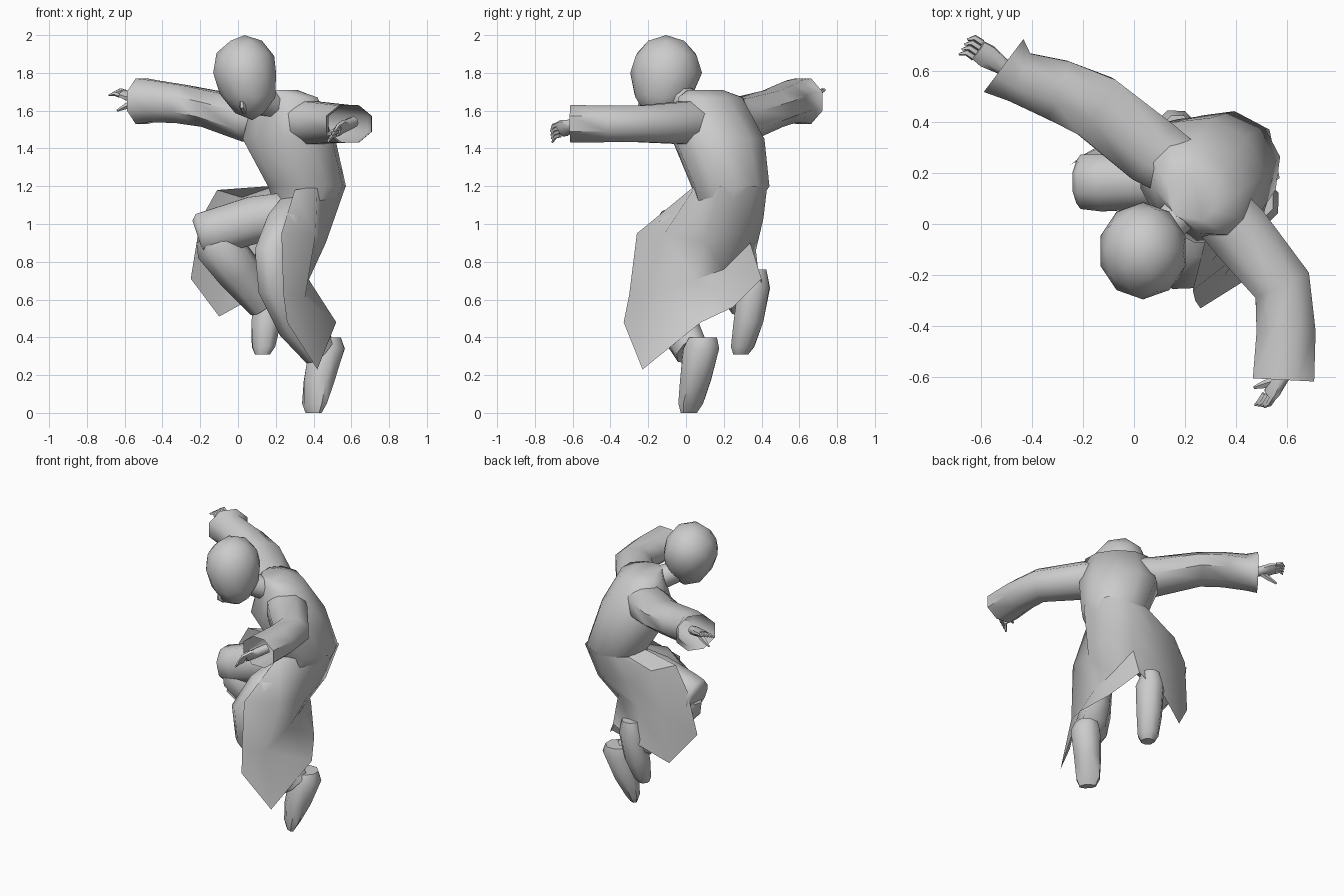
import bpy, bmesh, math
from mathutils import Vector as V

cube = bpy.data.objects.get("Cube")
if cube:
    bpy.data.objects.remove(cube)

grey = bpy.data.materials.new("plain grey")
grey.use_nodes = True
shade = (0.6, 0.6, 0.6, 1)
grey.diffuse_color = shade
grey.node_tree.nodes["Principled BSDF"].inputs["Base Color"].default_value = shade
UP = V((0, 0, 1))
LEFT = V((1, -1, 0)).normalized()    # the body is turned toward its right


def finish(name, bm, angle=50):
    bmesh.ops.recalc_face_normals(bm, faces=bm.faces)
    mesh = bpy.data.meshes.new(name)
    bm.to_mesh(mesh)
    bm.free()
    mesh.materials.append(grey)
    obj = bpy.data.objects.new(name, mesh)
    bpy.context.collection.objects.link(obj)
    bpy.ops.object.select_all(action="DESELECT")
    obj.select_set(True)
    bpy.context.view_layer.objects.active = obj
    bpy.ops.object.shade_smooth_by_angle(angle=math.radians(angle))
    return obj


def bridge(bm, rows, closed):
    for a, b in zip(rows, rows[1:]):
        n = len(a)
        for i in range(n if closed else n - 1):
            j = (i + 1) % n
            bm.faces.new((a[i], a[j], b[j], b[i]))


def tube(name, rings, side=UP, sides=8, caps=(True, True), level=False):
    """Rings are (centre, half width along side, half width across it)."""
    bm = bmesh.new()
    pts = [V(r[0]) for r in rings]
    rows = []
    for k, (_, wide, deep) in enumerate(rings):
        along = pts[min(k + 1, len(pts) - 1)] - pts[max(k - 1, 0)]
        along = UP if level else along.normalized()
        u = (side - along * side.dot(along)).normalized()
        v = along.cross(u)
        turns = [math.tau * (i + 0.5) / sides for i in range(sides)]
        rows.append([bm.verts.new(pts[k] + u * wide * math.cos(t) + v * deep * math.sin(t))
                     for t in turns])
    bridge(bm, rows, True)
    for row, cap in zip((rows[0], rows[-1]), caps):
        if cap:
            bm.faces.new(row)
    return finish(name, bm)


# Torso, leaning over the hips and tucked into the skirt
tube("torso", [((.22, .10, 1.71), .10, .09), ((.25, .13, 1.67), .21, .14),
               ((.27, .17, 1.45), .26, .24), ((.365, .235, 1.2), .215, .205),
               ((.35, .21, 1.06), .14, .15)], LEFT, 10, level=True)
tube("neck", [((.22, .08, 1.61), .08, .08), ((.08, -.06, 1.68), .07, .07)], LEFT)

# Head, narrowing to the chin
bm = bmesh.new()
bmesh.ops.create_icosphere(bm, subdivisions=2, radius=1)
for vert in bm.verts:
    p = vert.co
    low = max(0, -p.z)
    thin = 1 - 0.1 * low
    vert.co = V((.035 + p.x * .175 * thin + .04 * low, -.105 + p.y * .19 * thin - .03 * low,
                 1.8 + p.z * (.25 if p.z < 0 else .2)))
finish("head", bm)
tube("nose", [((.02, -.235, 1.67), .01, .01), ((.025, -.243, 1.62), .016, .018),
              ((.035, -.21, 1.59), .012, .012)], LEFT, 6)

# Sleeves, open at the cuff
tube("right_sleeve", [((.17, .22, 1.55), .125, .13), ((.07, .285, 1.55), .125, .145),
                      ((-.15, .46, 1.61), .105, .14), ((-.30, .525, 1.635), .11, .13),
                      ((-.45, .575, 1.65), .12, .11), ((-.51, .62, 1.65), .13, .14)],
     caps=(True, False))
tube("left_sleeve", [((.33, .06, 1.54), .125, .13), ((.41, -.03, 1.535), .12, .135),
                     ((.58, -.24, 1.53), .105, .125), ((.595, -.42, 1.53), .105, .125),
                     ((.585, -.61, 1.53), .108, .13)], caps=(True, False))


def hand(name, wrist, knuckle, spread, thumb, reach):
    wrist, knuckle, spread = V(wrist), V(knuckle), V(spread)
    ahead = (knuckle - wrist).normalized()
    tube(name + "_palm", [(wrist - ahead * .08, .03, .03), (wrist, .035, .03),
                          (wrist.lerp(knuckle, .6), .05, .025), (knuckle, .045, .018)], spread)
    for i in range(4):
        root = knuckle + spread * (i - 1.5) * .024
        bend = root + ahead * reach * .6
        tip = bend + (ahead - spread).normalized() * reach * .5 - UP * .01
        tube(f"{name}_finger_{i + 1}", [(root, .014, .013), (bend, .013, .012),
                                        (tip, .005, .005)], spread, 5)
    tube(name + "_thumb", [(wrist, .02, .02), (wrist.lerp(V(thumb), .6), .016, .016),
                           (thumb, .006, .006)], spread, 5)


hand("right_hand", (-.52, .62, 1.66), (-.61, .68, 1.69), (.45, .8, .25), (-.64, .655, 1.60), .06)
hand("left_hand", (.57, -.61, 1.52), (.53, -.67, 1.50), (.5, -.1, .8), (.47, -.64, 1.47), .06)

# Trouser legs: left knee forward, right knee lifted to the side
tube("left_leg", [((.30, .12, 1.04), .12, .12), ((.245, -.06, .97), .115, .12),
                  ((.195, -.15, .84), .11, .12), ((.21, -.14, .68), .105, .12),
                  ((.31, -.05, .48), .10, .12), ((.43, .03, .33), .085, .10)], LEFT)
tube("right_thigh", [((.28, .18, 1.05), .13, .12), ((.08, .175, 1.02), .135, .125),
                     ((-.12, .165, .96), .13, .125), ((-.20, .165, .945), .12, .115),
                     ((-.215, .165, .94), .09, .09)])
tube("right_shin", [((-.15, .165, .95), .09, .09), ((-.115, .17, .90), .125, .13),
                    ((.0, .225, .755), .115, .125), ((.13, .31, .57), .075, .085)], LEFT)

# Feet hanging toe down
tube("left_foot", [((.47, .09, .40), .08, .08), ((.47, .08, .34), .10, .105),
                   ((.43, .05, .17), .09, .085), ((.405, .025, .05), .08, .05),
                   ((.40, .015, .0), .055, .025)], LEFT, level=True)
tube("right_foot", [((.17, .37, .76), .06, .06), ((.17, .36, .66), .095, .085),
                    ((.15, .33, .48), .085, .085), ((.135, .30, .35), .07, .06),
                    ((.13, .29, .31), .045, .04)], LEFT, level=True)

# Robe skirt, open at the front: each column runs from waist to hem
columns = [
    ((.30, .02, 1.18), (.23, -.26, .95), (.24, -.30, .63), (.26, -.33, .48)),
    ((.42, .05, 1.2), (.41, -.12, .94), (.355, -.20, .61), (.42, -.23, .23)),
    ((.57, .18, 1.2), (.465, .10, .90), (.375, .05, .705), (.52, .08, .48)),
    ((.53, .37, 1.2), (.47, .31, .97), (.36, .20, .76), (.42, .25, .56)),
    ((.40, .43, 1.2), (.36, .41, 1.03), (.29, .34, .90), (.29, .40, .71)),
    ((.25, .42, 1.2), (.17, .41, 1.04), (.11, .37, .86), (.08, .40, .61)),
    ((.19, .375, 1.2), (.02, .36, 1.14), (-.05, .355, .86), (-.10, .33, .51)),
    ((.16, .22, 1.2), (-.11, .27, 1.18), (-.20, .27, 1.02), (-.25, .23, .71)),
]
bm = bmesh.new()
bridge(bm, [[bm.verts.new(p) for p in col] for col in columns], False)
finish("robe_skirt", bm)
